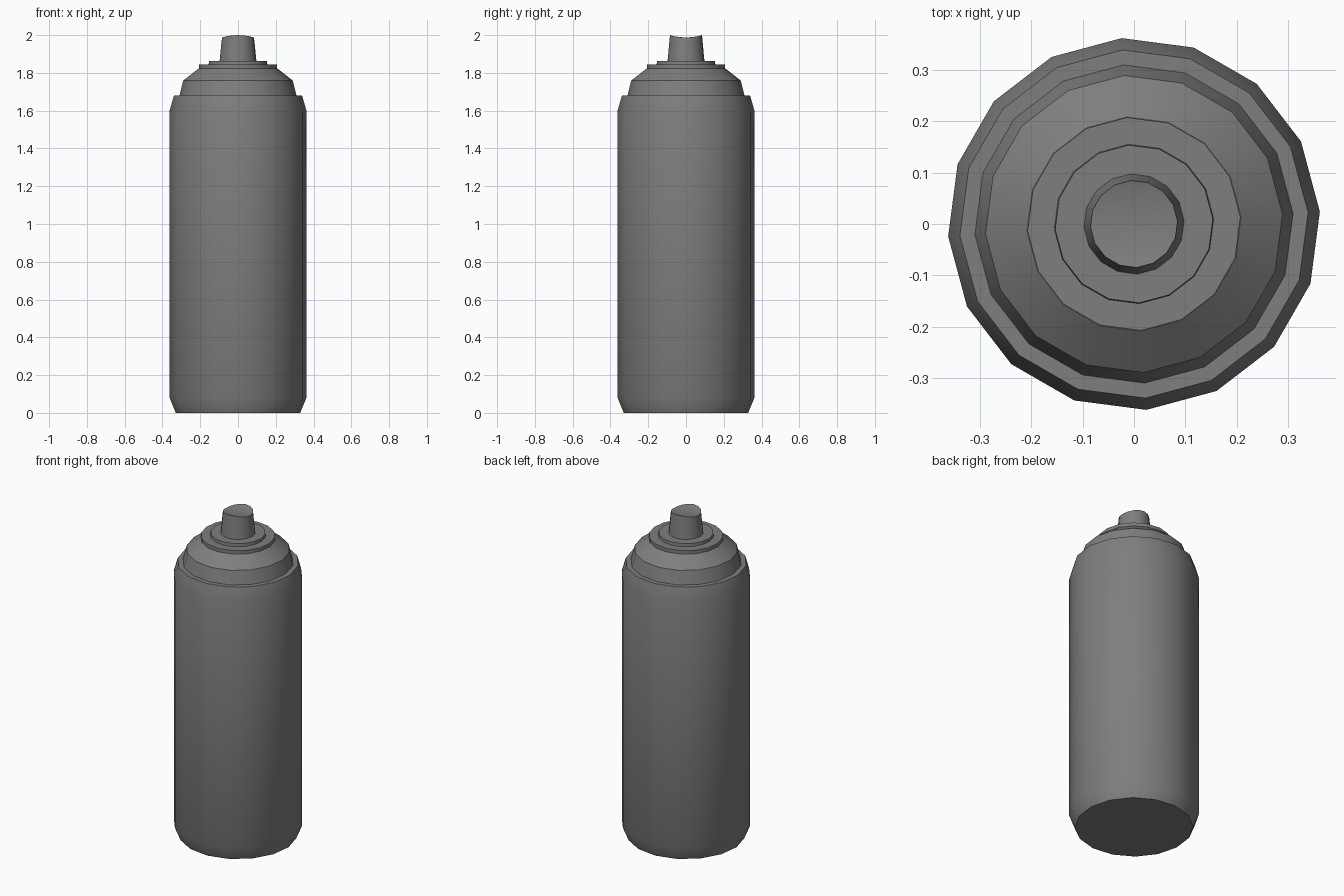
import bpy, bmesh, math

cube = bpy.data.objects.get("Cube")
if cube:
    bpy.data.objects.remove(cube, do_unlink=True)

SIDES = 16
PHASE = math.radians(3.8)

grey = bpy.data.materials.new("mid grey")
grey.use_nodes = True
colour = (0.21, 0.21, 0.21, 1)
grey.diffuse_color = colour
grey.node_tree.nodes["Principled BSDF"].inputs["Base Color"].default_value = colour


def lathe(name, profile, top_shape=None, sides=SIDES):
    """Spin (radius, z) points into a capped solid; top_shape may bend the last ring."""
    bm = bmesh.new()
    rings = []
    for i, (r, z) in enumerate(profile):
        ring = []
        for k in range(sides):
            a = PHASE + math.tau * k / sides
            x, y = r * math.cos(a), r * math.sin(a)
            bend = top_shape(x, y) if top_shape and i == len(profile) - 1 else 0
            ring.append(bm.verts.new((x, y, z + bend)))
        rings.append(ring)
    for low, high in zip(rings, rings[1:]):
        for k in range(sides):
            n = (k + 1) % sides
            bm.faces.new((low[k], low[n], high[n], high[k]))
    bm.faces.new(rings[0][::-1])
    if top_shape:
        # Strips across the groove keep the dished top clean
        ordered = sorted(rings[-1], key=lambda v: v.co.y)
        pairs = [sorted(ordered[i:i + 2], key=lambda v: v.co.x)
                 for i in range(1, sides - 1, 2)]
        bm.faces.new((ordered[0], pairs[0][1], pairs[0][0]))
        for a, b in zip(pairs, pairs[1:]):
            bm.faces.new((a[0], a[1], b[1], b[0]))
        bm.faces.new((pairs[-1][0], pairs[-1][1], ordered[-1]))
    else:
        bm.faces.new(rings[-1])
    mesh = bpy.data.meshes.new(name)
    bm.to_mesh(mesh)
    bm.free()
    mesh.materials.append(grey)
    obj = bpy.data.objects.new(name, mesh)
    bpy.context.collection.objects.link(obj)
    bpy.ops.object.select_all(action="DESELECT")
    obj.select_set(True)
    bpy.context.view_layer.objects.active = obj
    bpy.ops.object.shade_smooth_by_angle(angle=math.radians(35))
    return obj


# Can with tapered foot and shoulder
lathe("can_body", [(0.33, 0), (0.363, 0.08), (0.363, 1.6), (0.34, 1.68)])

# Domed top
lathe("dome", [(0.312, 1.675), (0.29, 1.76), (0.209, 1.823)])

# Stepped valve cup
lathe("valve_rim", [(0.208, 1.82), (0.208, 1.844)])
lathe("valve_seat", [(0.156, 1.84), (0.154, 1.862)])

# Spray button with a shallow finger groove
lathe("spray_button", [(0.098, 1.86), (0.085, 2.0)],
      lambda x, y: -0.013 * (1 - (y / 0.085) ** 2))
